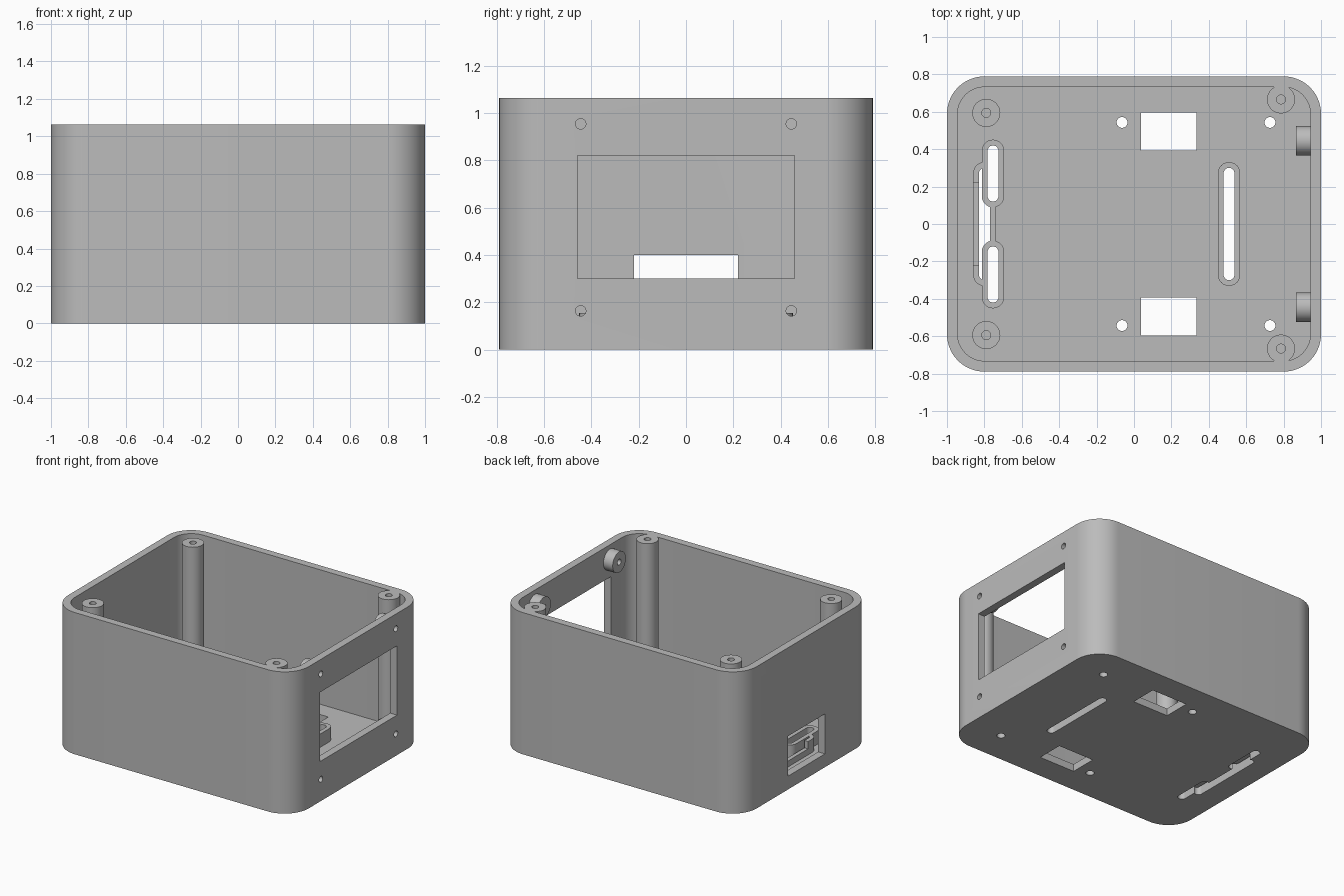
import bpy, bmesh, math
from mathutils import Vector

cube = bpy.data.objects.get("Cube")
if cube:
    bpy.data.objects.remove(cube, do_unlink=True)

GREY = (0.5, 0.5, 0.5, 1.0)
mat = bpy.data.materials.new("plain_grey")
mat.use_nodes = True
mat.diffuse_color = GREY
bsdf = next(n for n in mat.node_tree.nodes if n.type == 'BSDF_PRINCIPLED')
bsdf.inputs["Base Color"].default_value = GREY
bsdf.inputs["Roughness"].default_value = 0.6

HX, HY, TOP = 1.0, 0.789, 1.064
WALL, FLOOR, CORNER = 0.057, 0.055, 0.2
RIM_TOP = 0.155


def outline(cx, cy, hx, hy, r=0.0, seg=14):
    """Rounded rectangle; r = 0 gives a box, r = hx = hy a circle."""
    if r <= 0:
        return [(cx + sx * hx, cy + sy * hy)
                for sx, sy in ((1, 1), (-1, 1), (-1, -1), (1, -1))]
    pts = []
    for k, (sx, sy) in enumerate(((1, 1), (-1, 1), (-1, -1), (1, -1))):
        for i in range(seg + 1):
            a = math.pi / 2 * (k + i / seg)
            p = Vector((cx + sx * (hx - r) + r * math.cos(a),
                        cy + sy * (hy - r) + r * math.sin(a)))
            if not pts or (p - pts[-1]).length > 1e-5:
                pts.append(p)
    if (pts[0] - pts[-1]).length < 1e-5:
        pts.pop()
    return pts


def prism(name, pts, lo, hi, along_x=False):
    """Extrude an outline along z, or along x with the outline in (y, z)."""
    bm = bmesh.new()

    def place(p, h):
        return (h, p[0], p[1]) if along_x else (p[0], p[1], h)
    low = [bm.verts.new(place(p, lo)) for p in pts]
    high = [bm.verts.new(place(p, hi)) for p in pts]
    bm.faces.new(high)
    bm.faces.new(low[::-1])
    n = len(pts)
    for i in range(n):
        j = (i + 1) % n
        bm.faces.new((low[i], low[j], high[j], high[i]))
    me = bpy.data.meshes.new(name)
    bm.to_mesh(me)
    bm.free()
    me.materials.append(mat)
    ob = bpy.data.objects.new(name, me)
    bpy.context.scene.collection.objects.link(ob)
    return ob


def activate(ob):
    bpy.ops.object.select_all(action='DESELECT')
    ob.select_set(True)
    bpy.context.view_layer.objects.active = ob


def cut(ob, *shape, **kw):
    """Subtract one prism from an object."""
    tool = prism("cutter", *shape, **kw)
    tool.hide_render = True
    mod = ob.modifiers.new("cut", 'BOOLEAN')
    mod.operation = 'DIFFERENCE'
    mod.solver = 'EXACT'
    mod.object = tool
    activate(ob)
    bpy.ops.object.modifier_apply(modifier=mod.name)
    bpy.data.objects.remove(tool, do_unlink=True)


def circle(cx, cy, r):
    return outline(cx, cy, r, r, r, 8)


def slot(cx, cy, half_len, half_width):
    return outline(cx, cy, half_width, half_len, half_width, 8)


parts = []

# Open-topped case with rounded corners
case = prism("case", outline(0, 0, HX, HY, CORNER), 0, TOP)
cut(case, outline(0, 0, HX - WALL, HY - WALL, CORNER - WALL), FLOOR, TOP + 0.2)
parts.append(case)

# Openings in the end walls
END_SLOT = (outline(0, 0.25, 0.22, 0.15), -1.1, -0.82)
cut(case, outline(0, 0.56, 0.458, 0.26), 0.9, 1.1, along_x=True)
cut(case, *END_SLOT, along_x=True)

# Floor slots: (x, y, half length of hole)
LONG = [(0.508, 0, 0.30), (-0.80, 0, 0.30)]
SHORT = [(-0.754, s * 0.27, 0.15) for s in (1, -1)]
for x, y, l in LONG + SHORT:
    cut(case, slot(x, y, l, 0.029), -0.1, 0.2)

# Floor windows, screw holes and wall holes
for s in (1, -1):
    cut(case, outline(0.185, s * 0.495, 0.148, 0.101), -0.1, 0.2)
    for x in (-0.064, 0.727):
        cut(case, circle(x, s * 0.543, 0.029), -0.1, 0.2)
    for z in (0.164, 0.954):
        cut(case, circle(s * 0.445, z, 0.022), 0.9, 1.1, along_x=True)

# Raised rims around the floor slots
for name, (x, y, l) in zip(("long_rim_left", "long_rim_right", "short_rim_back",
                            "short_rim_front"), LONG + SHORT):
    rim = prism(name, slot(x, y, l + 0.031, 0.06), FLOOR - 0.001, RIM_TOP)
    cut(rim, slot(x, y, l, 0.029), -0.1, 0.3)
    if name == "long_rim_right":
        for sx, sy, sl in SHORT:
            cut(rim, slot(sx, sy, sl, 0.029), -0.1, 0.3)
        cut(rim, *END_SLOT, along_x=True)
    parts.append(rim)

# Corner posts with blind screw holes, and wall bosses with through holes
for s, side in ((1, "back"), (-1, "front")):
    for x, y, end in ((-0.79, 0.594, "right"), (0.786, 0.666, "left")):
        post = prism(f"post_{side}_{end}", circle(x, s * y, 0.075), FLOOR - 0.01, TOP)
        cut(post, circle(x, s * y, 0.024), TOP - 0.3, TOP + 0.1)
        parts.append(post)
    for z, level in ((0.164, "lower"), (0.954, "upper")):
        boss = prism(f"boss_{side}_{level}", circle(s * 0.445, z, 0.078),
                     0.866, HX - WALL + 0.002, along_x=True)
        cut(boss, circle(s * 0.445, z, 0.022), 0.8, 1.1, along_x=True)
        parts.append(boss)

# Smooth curved walls, crisp edges
for ob in parts:
    activate(ob)
    bpy.ops.object.shade_smooth_by_angle(angle=math.radians(30))
